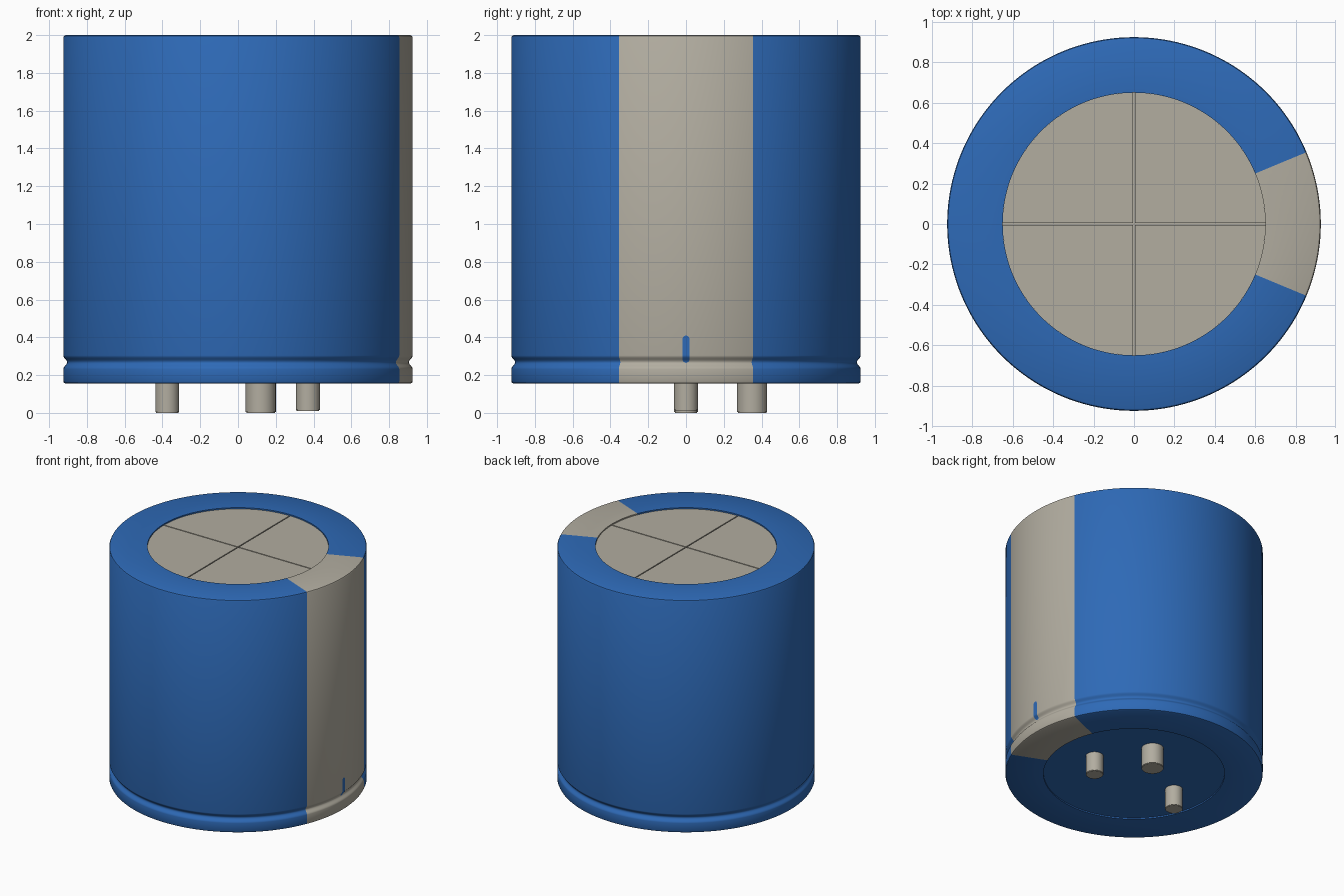
import bpy
import bmesh
import math

cube = bpy.data.objects.get("Cube")
if cube:
    bpy.data.objects.remove(cube)

R, INNER, BASE, TOP = 0.925, 0.65, 0.155, 2.0
HALF = math.radians(22.6)          # half angle of the pale stripe
GROOVE_Z, GROOVE_H, GROOVE_D = 0.268, 0.036, 0.02


def material(name, colour):
    mat = bpy.data.materials.new(name)
    mat.use_nodes = True
    mat.diffuse_color = (*colour, 1)
    mat.node_tree.nodes["Principled BSDF"].inputs["Base Color"].default_value = (*colour, 1)
    return mat


blue = material("sleeve blue", (0.027, 0.143, 0.472))
grey = material("warm metal grey", (0.445, 0.418, 0.352))


def finish(name, bm, *mats):
    bmesh.ops.recalc_face_normals(bm, faces=bm.faces)
    mesh = bpy.data.meshes.new(name)
    bm.to_mesh(mesh)
    bm.free()
    obj = bpy.data.objects.new(name, mesh)
    bpy.context.collection.objects.link(obj)
    for mat in mats:
        mesh.materials.append(mat)
    bpy.ops.object.select_all(action='DESELECT')
    obj.select_set(True)
    bpy.context.view_layer.objects.active = obj
    bpy.ops.object.shade_smooth_by_angle(angle=math.radians(35))
    return obj


def cylinder(name, radius, z0, z1, mat, x=0, y=0, sides=48, bevel=0):
    bm = bmesh.new()
    bmesh.ops.create_cone(bm, cap_ends=True, segments=sides, radius1=radius,
                          radius2=radius, depth=z1 - z0)
    if bevel:
        rims = [e for e in bm.edges if len(e.link_faces) == 2 and e.calc_face_angle() > 1]
        bmesh.ops.bevel(bm, geom=rims, offset=bevel, segments=2, affect='EDGES')
    bmesh.ops.translate(bm, verts=bm.verts, vec=(x, y, (z0 + z1) / 2))
    return finish(name, bm, mat)


def wall_radius(z):
    """Outer radius of the sleeve, including the crimped groove."""
    t = abs(z - GROOVE_Z) / GROOVE_H
    return R - GROOVE_D * (0.5 + 0.5 * math.cos(math.pi * t)) if t < 1 else R


# Sleeve: revolved shell, stripe coloured by angle
profile = [(INNER, BASE + 0.02), (INNER, BASE), (R - 0.012, BASE),
           (R - 0.004, BASE + 0.004), (R, BASE + 0.012)]
for i in range(13):
    z = GROOVE_Z + GROOVE_H * (i / 6 - 1)
    profile.append((wall_radius(z), z))
profile += [(R, TOP - 0.012), (R - 0.004, TOP - 0.004), (R - 0.012, TOP),
            (INNER, TOP), (INNER, TOP - 0.02)]

STRIPE, REST = 20, 140
angles = [-HALF + 2 * HALF * i / STRIPE for i in range(STRIPE)]
angles += [HALF + (2 * math.pi - 2 * HALF) * i / REST for i in range(REST)]
bm = bmesh.new()
rings = [[bm.verts.new((r * math.cos(a), r * math.sin(a), z)) for r, z in profile]
         for a in angles]
for i, ring in enumerate(rings):
    following = rings[(i + 1) % len(rings)]
    for j in range(len(profile) - 1):
        face = bm.faces.new((ring[j], following[j], following[j + 1], ring[j + 1]))
        face.material_index = 1 if i < STRIPE else 0
finish("sleeve", bm, blue, grey)

# Recessed end discs
cylinder("bottom_disc", INNER, BASE + 0.01, BASE + 0.03, blue, sides=128)
cylinder("top_disc", INNER, TOP - 0.04, TOP - 0.02, grey, sides=128)

# Top vent: four raised quarters leaving a scored cross
GAP = 0.004
bm = bmesh.new()
for sx, sy in ((1, 1), (-1, 1), (-1, -1), (1, -1)):
    start, end = math.asin(GAP / INNER), math.acos(GAP / INNER)
    outline = [(GAP, GAP)]
    for i in range(33):
        a = start + (end - start) * i / 32
        outline.append((INNER * math.cos(a), INNER * math.sin(a)))
    face = bm.faces.new([bm.verts.new((sx * x, sy * y, TOP - 0.021)) for x, y in outline])
    raised = bmesh.ops.extrude_face_region(bm, geom=[face])["geom"]
    bmesh.ops.translate(bm, vec=(0, 0, 0.011),
                        verts=[v for v in raised if isinstance(v, bmesh.types.BMVert)])
finish("vent_quarters", bm, grey)

# Polarity dash: thin pill that follows the wall and groove
Z0, Z1, W = 0.265, 0.41, 0.018
bm = bmesh.new()
rows = []
for i in range(33):
    z = Z0 + (Z1 - Z0) * i / 32
    d = max(0, W - min(z - Z0, Z1 - z))
    w = max(0.002, math.sqrt(max(0, W * W - d * d)))
    x = wall_radius(z) + 0.002
    rows.append([bm.verts.new((x, -w, z)), bm.verts.new((x, w, z))])
for low, high in zip(rows, rows[1:]):
    bm.faces.new((low[0], low[1], high[1], high[0]))
finish("polarity_dash", bm, blue)

# Pins
for name, x, y, radius, z in (("left_pin", 0.37, 0, 0.063, 0.01),
                              ("right_pin", -0.375, 0, 0.063, 0),
                              ("rear_pin", 0.12, 0.35, 0.08, 0)):
    cylinder(name, radius, z, BASE + 0.02, grey, x, y, bevel=0.004)
